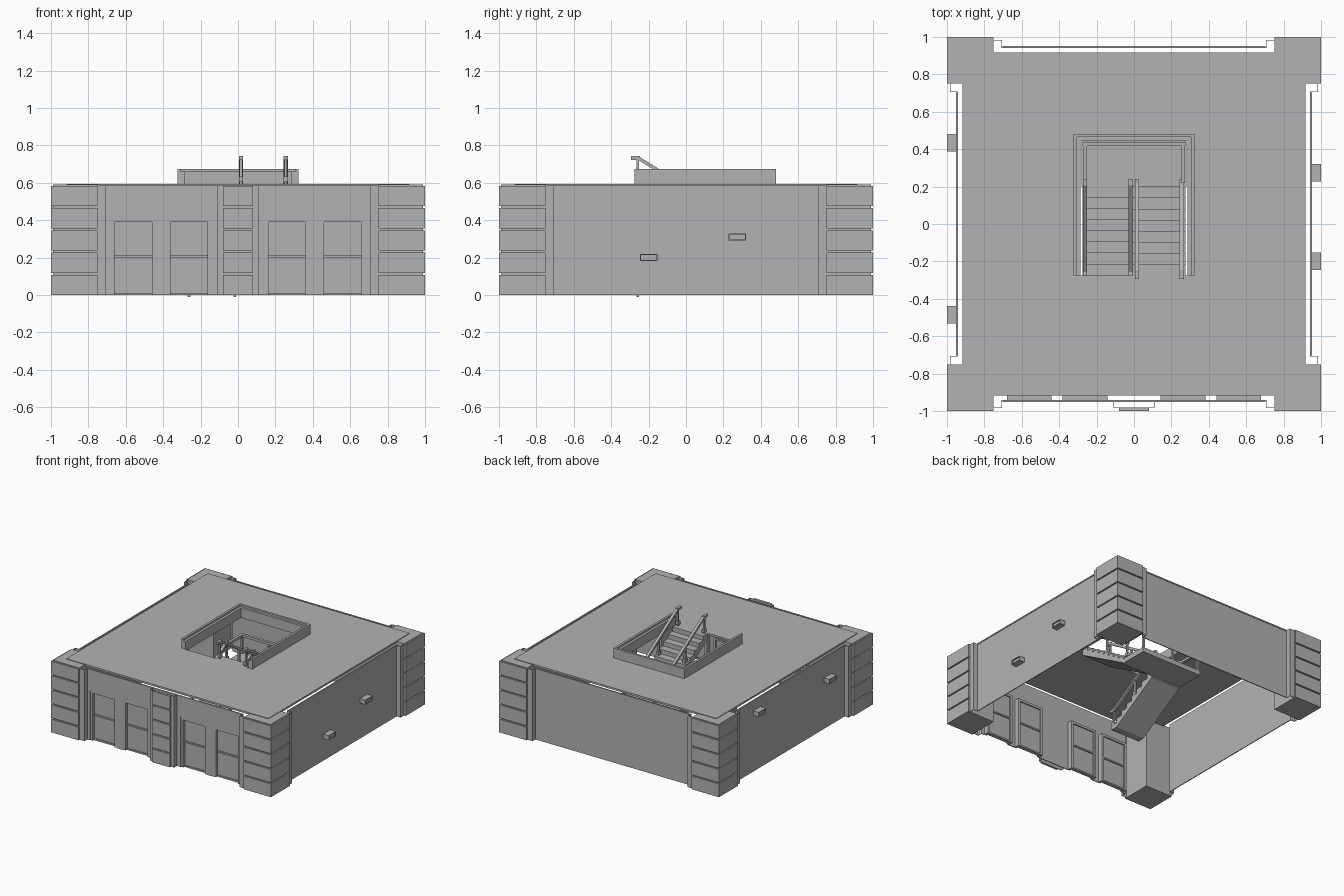
import bpy, bmesh
from math import radians
from mathutils import Matrix, Vector

cube = bpy.data.objects.get("Cube")
if cube:
    bpy.data.objects.remove(cube, do_unlink=True)

grey = bpy.data.materials.new("concrete_grey")
grey.use_nodes = True
grey.diffuse_color = (0.45, 0.45, 0.45, 1)
grey.node_tree.nodes["Principled BSDF"].inputs["Base Color"].default_value = grey.diffuse_color

TOP = 0.585      # wall height
ROOF = 0.595     # roof surface
MID = 0.3        # landing height
STEPS = 8
Y_BACK, Y_FRONT = 0.2, -0.275


def finish(name, bm):
    bmesh.ops.recalc_face_normals(bm, faces=bm.faces)
    mesh = bpy.data.meshes.new(name)
    bm.to_mesh(mesh)
    bm.free()
    mesh.materials.append(grey)
    obj = bpy.data.objects.new(name, mesh)
    bpy.context.collection.objects.link(obj)
    return obj


def add_box(bm, x, y, z, turn=0):
    """Box between ranges x, y, z, turned about the z axis."""
    lo, hi = Vector((x[0], y[0], z[0])), Vector((x[1], y[1], z[1]))
    m = (Matrix.Rotation(radians(turn), 4, 'Z') @ Matrix.Translation((lo + hi) / 2)
         @ Matrix.Diagonal((*(hi - lo), 1)))
    bmesh.ops.create_cube(bm, size=1, matrix=m)


def boxes(name, items):
    bm = bmesh.new()
    for item in items:
        add_box(bm, *item)
    return finish(name, bm)


def add_beam(bm, a, b, w, h):
    """Rectangular bar from a to b."""
    a, b = Vector(a), Vector(b)
    d = b - a
    m = (Matrix.Translation((a + b) / 2) @ d.to_track_quat('Y', 'Z').to_matrix().to_4x4()
         @ Matrix.Diagonal((w, d.length, h, 1)))
    bmesh.ops.create_cube(bm, size=1, matrix=m)


def courses():
    """Height ranges of the five stone courses."""
    pitch = 0.119
    return [(i * pitch, i * pitch + 0.108) for i in range(5)]


# Corner piers: core with projecting stone courses
for i, corner in enumerate(("front_left", "back_left", "back_right", "front_right")):
    turn = 90 * i
    items = [((0.75, 0.988), (-0.988, -0.75), (0, 0.59), turn)]
    items += [((0.75, 1), (-1, -0.75), z, turn) for z in courses()]
    boxes(corner + "_pier", items)

# Thin side and back walls with a narrow lip
for name, turn in (("left_wall", 90), ("back_wall", 180), ("right_wall", 270)):
    boxes(name, [((-0.705, 0.705), (-0.949, -0.942), (0, TOP), turn),
                 ((-0.7, 0.7), (-0.953, -0.942), (0.575, TOP), turn)])

# Narrow projecting strips beside each pier
strips = []
for turn in (0, 90, 180, 270):
    for s in (-1, 1):
        strips.append((sorted((s * 0.705, s * 0.75)), (-0.985, -0.981), (0, TOP), turn))
        strips.append((sorted((s * 0.705, s * 0.709)), (-0.985, -0.942), (0, TOP), turn))
boxes("pier_side_strips", strips)

# Front wall built around the door openings
DOORS = (-0.56, -0.262, 0.262, 0.56)
HALF, HEAD = 0.12, 0.41
edges = [-0.705] + [d + s * HALF for d in DOORS for s in (-1, 1)] + [0.705]
front = [((-0.705, 0.705), (-0.949, -0.942), (HEAD, TOP)),
         ((-0.7, 0.7), (-0.953, -0.942), (0.575, TOP))]
front += [((a, b), (-0.949, -0.942), (0, HEAD)) for a, b in zip(edges[::2], edges[1::2])]
boxes("front_wall", front)

# Doors: outer frame, leaf frame and two sunken panels
for i, d in enumerate(DOORS):
    w = HALF - 0.02
    boxes(f"door_{i + 1}", [
        ((d - HALF, d - w), (-0.945, -0.9), (0, HEAD)),
        ((d + w, d + HALF), (-0.945, -0.9), (0, HEAD)),
        ((d - w, d + w), (-0.945, -0.9), (HEAD - 0.02, HEAD)),
        ((d - w, d + w), (-0.93, -0.9), (0.2, 0.212)),
        ((d - w, d + w), (-0.93, -0.9), (0, 0.012)),
        ((d - w, d + w), (-0.92, -0.91), (0.01, HEAD - 0.01))])

# Central front pilaster
boxes("front_pilaster",
      [((-0.11, 0.11), (-0.985, -0.981), (0, TOP)),
       ((-0.11, -0.106), (-0.985, -0.942), (0, TOP)),
       ((0.106, 0.11), (-0.985, -0.942), (0, TOP))]
      + [((-0.08, 0.08), (-1, -0.983), z) for z in courses()])

# Small wall vents: hollow frames on both sides
for i, (side, y, z) in enumerate(((1, -0.2, 0.2), (1, 0.275, 0.31),
                                  (-1, 0.435, 0.48), (-1, -0.485, 0.4))):
    x = sorted((side * 0.945, side * 0.999))
    back = sorted((side * 0.945, side * 0.99))
    boxes(f"wall_vent_{i + 1}", [
        (x, (y - 0.047, y + 0.047), (z + 0.013, z + 0.019)),
        (x, (y - 0.047, y + 0.047), (z - 0.019, z - 0.013)),
        (x, (y - 0.047, y - 0.041), (z - 0.018, z + 0.018)),
        (x, (y + 0.041, y + 0.047), (z - 0.018, z + 0.018)),
        (back, (y - 0.044, y + 0.044), (z - 0.016, z + 0.016))])

# Roof slab around the stair opening
OX, OY = 0.285, 0.445
Z_SLAB = (0.58, ROOF)
boxes("roof_slab", [((-0.918, -OX), (-0.918, 0.918), Z_SLAB),
                    ((OX, 0.918), (-0.918, 0.918), Z_SLAB),
                    ((-OX, OX), (-0.918, Y_FRONT), Z_SLAB),
                    ((-OX, OX), (OY, 0.918), Z_SLAB)])

# Curb on three sides of the opening, with an inner ledge
for name, inner, outer, yb, z in (("stair_curb", 0.305, 0.323, 0.464, 0.675),
                                  ("stair_curb_ledge", OX, 0.306, OY, 0.66)):
    t = outer - inner
    boxes(name, [((-outer, -inner), (Y_FRONT, yb + t), (0.58, z)),
                 ((inner, outer), (Y_FRONT, yb + t), (0.58, z)),
                 ((-inner, inner), (yb, yb + t), (0.58, z))])


# Stair flights: stepped profile pushed across the width
def flight(name, x, y0, z0, y1, z1):
    run, rise = (y1 - y0) / STEPS, (z1 - z0) / STEPS
    pts = [(y0, z0)]
    for i in range(STEPS):
        pts += [(y0 + i * run, z0 + (i + 1) * rise), (y0 + (i + 1) * run, z0 + (i + 1) * rise)]
    pts += [(y1, z1 - 0.05), (y0 + run, z0)] if z0 == 0 else [(y1, z1 - 0.05), (y0, z0 - 0.03)]
    bm = bmesh.new()
    face = bm.faces.new([bm.verts.new((x[0], y, z)) for y, z in pts])
    ext = bmesh.ops.extrude_face_region(bm, geom=[face])
    moved = [v for v in ext["geom"] if isinstance(v, bmesh.types.BMVert)]
    bmesh.ops.translate(bm, verts=moved, vec=(x[1] - x[0], 0, 0))
    finish(name, bm)


flight("lower_stair", (-0.275, -0.008), Y_FRONT, 0, Y_BACK, MID)
flight("upper_stair", (-0.008, 0.275), Y_BACK, MID, Y_FRONT, ROOF)
boxes("stair_landing", [((-0.28, 0.28), (Y_BACK, 0.44), (MID - 0.04, MID))])


# Stair handrails with posts and flat ends
def stair_rail(name, x, z_front, z_back):
    h = 0.15
    at = lambda y: z_front + (z_back - z_front) * (y - Y_FRONT) / (Y_BACK - Y_FRONT)
    bm = bmesh.new()
    ya, yb = -0.255, 0.215
    a, b = (x, ya, at(ya) + h), (x, yb, at(yb) + h)
    add_beam(bm, a, b, 0.022, 0.018)
    add_beam(bm, (x, ya + 0.01, a[2]), (x, ya - 0.04, a[2]), 0.022, 0.02)
    add_beam(bm, (x, yb - 0.01, b[2]), (x, yb + 0.025, b[2]), 0.022, 0.02)
    for y in (-0.258, -0.01, 0.225):
        base = at(min(y, Y_BACK))
        add_box(bm, (x - 0.007, x + 0.007), (y - 0.007, y + 0.007), (base - 0.02, base + h))
        add_box(bm, (x - 0.011, x + 0.011), (y - 0.016, y + 0.016), (base + 0.02, base + 0.05))
    finish(name, bm)


for name, x in (("lower_outer_rail", -0.262), ("lower_inner_rail", -0.018)):
    stair_rail(name, x, 0, MID)
for name, x in (("upper_inner_rail", 0.016), ("upper_outer_rail", 0.255)):
    stair_rail(name, x, ROOF, MID)

# Rail around the landing
RZ = MID + 0.15
posts = [((x - 0.008, x + 0.008), (0.42, 0.436), (MID, RZ)) for x in (-0.265, -0.02, 0.265)]
boxes("landing_rail", posts + [
    ((-0.275, 0.275), (0.417, 0.439), (RZ - 0.01, RZ + 0.01)),
    ((-0.273, -0.251), (0.22, 0.43), (RZ - 0.01, RZ + 0.01)),
    ((0.251, 0.273), (0.22, 0.43), (RZ - 0.01, RZ + 0.01))])
